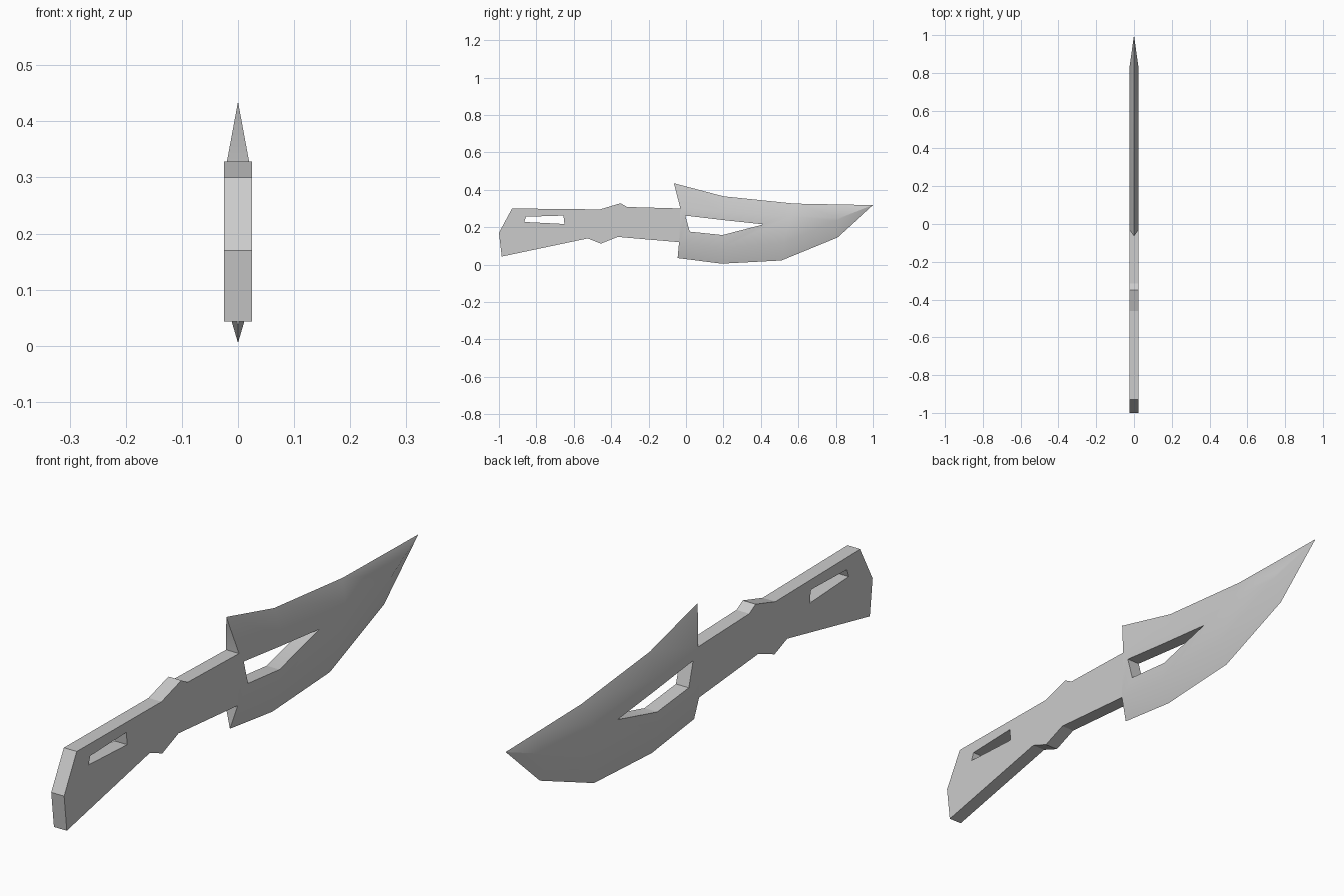
import bpy
import bmesh

if "Cube" in bpy.data.objects:
    bpy.data.objects.remove(bpy.data.objects["Cube"], do_unlink=True)

HALF = 0.025  # half thickness of the knife

steel = bpy.data.materials.new("grey_steel")
steel.use_nodes = True
steel.diffuse_color = (0.6, 0.6, 0.6, 1)
steel.node_tree.nodes["Principled BSDF"].inputs["Base Color"].default_value = (0.6, 0.6, 0.6, 1)


def finish(name, bm):
    bmesh.ops.recalc_face_normals(bm, faces=bm.faces)
    mesh = bpy.data.meshes.new(name)
    bm.to_mesh(mesh)
    bm.free()
    mesh.materials.append(steel)
    obj = bpy.data.objects.new(name, mesh)
    bpy.context.collection.objects.link(obj)
    return obj


def plate(name, outline, half):
    """Extrude a (y, z) outline across x."""
    bm = bmesh.new()
    face = bm.faces.new([bm.verts.new((-half, y, z)) for y, z in outline])
    out = bmesh.ops.extrude_face_region(bm, geom=[face])
    moved = [v for v in out["geom"] if isinstance(v, bmesh.types.BMVert)]
    bmesh.ops.translate(bm, verts=moved, vec=(2 * half, 0, 0))
    return finish(name, bm)


def cut(obj, outline):
    """Cut a through opening and discard its cutter."""
    cutter = plate("cutter", outline, 0.1)
    cutter.hide_render = True
    mod = obj.modifiers.new("opening", 'BOOLEAN')
    mod.operation = 'DIFFERENCE'
    mod.solver = 'EXACT'
    mod.object = cutter
    bpy.ops.object.select_all(action='DESELECT')
    bpy.context.view_layer.objects.active = obj
    obj.select_set(True)
    bpy.ops.object.modifier_apply(modifier=mod.name)
    bpy.data.objects.remove(cutter, do_unlink=True)


# Handle with finger notches and a lanyard slot
handle = plate("handle", [
    (-1, 0.17), (-0.93, 0.3), (-0.46, 0.295), (-0.35, 0.328), (-0.315, 0.308),
    (-0.03, 0.3), (-0.037, 0.12), (-0.365, 0.148), (-0.455, 0.112),
    (-0.525, 0.14), (-0.985, 0.043)], HALF)
cut(handle, [(-0.855, 0.256), (-0.655, 0.262), (-0.65, 0.217), (-0.865, 0.228)])

# Blade: each station gives spine, upper crease, lower crease, cutting edge
stations = [
    [(-0.065, 0.435), (-0.03, 0.3), (-0.037, 0.12), (-0.045, 0.035)],
    [(0.2, 0.365), (0.2, 0.28), (0.19, 0.09), (0.19, 0.005)],
    [(0.58, 0.326), (0.56, 0.26), (0.52, 0.115), (0.51, 0.022)],
    [(0.84, 0.321), (0.82, 0.25), (0.8, 0.235), (0.81, 0.145)],
]
bm = bmesh.new()
rings = []
for spine, upper, lower, edge in stations:
    section = [(0, spine), (HALF, upper), (HALF, lower),
               (0, edge), (-HALF, lower), (-HALF, upper)]
    rings.append([bm.verts.new((x, y, z)) for x, (y, z) in section])
for a, b in zip(rings, rings[1:]):
    for i in range(6):
        j = (i + 1) % 6
        bm.faces.new((a[i], a[j], b[j], b[i]))
# Pointed tip
tip = bm.verts.new((0, 1, 0.318))
last = rings[-1]
for i in range(6):
    bm.faces.new((last[i], last[(i + 1) % 6], tip))
# Rear shoulders and the joint with the handle
r = rings[0]
bm.faces.new((r[0], r[1], r[5]))
bm.faces.new((r[1], r[2], r[4], r[5]))
bm.faces.new((r[2], r[3], r[4]))
blade = finish("blade", bm)
cut(blade, [(-0.004, 0.262), (0.2, 0.238), (0.415, 0.215), (0.195, 0.158), (0.02, 0.176)])
bpy.ops.object.shade_smooth_by_angle(angle=0.5)
